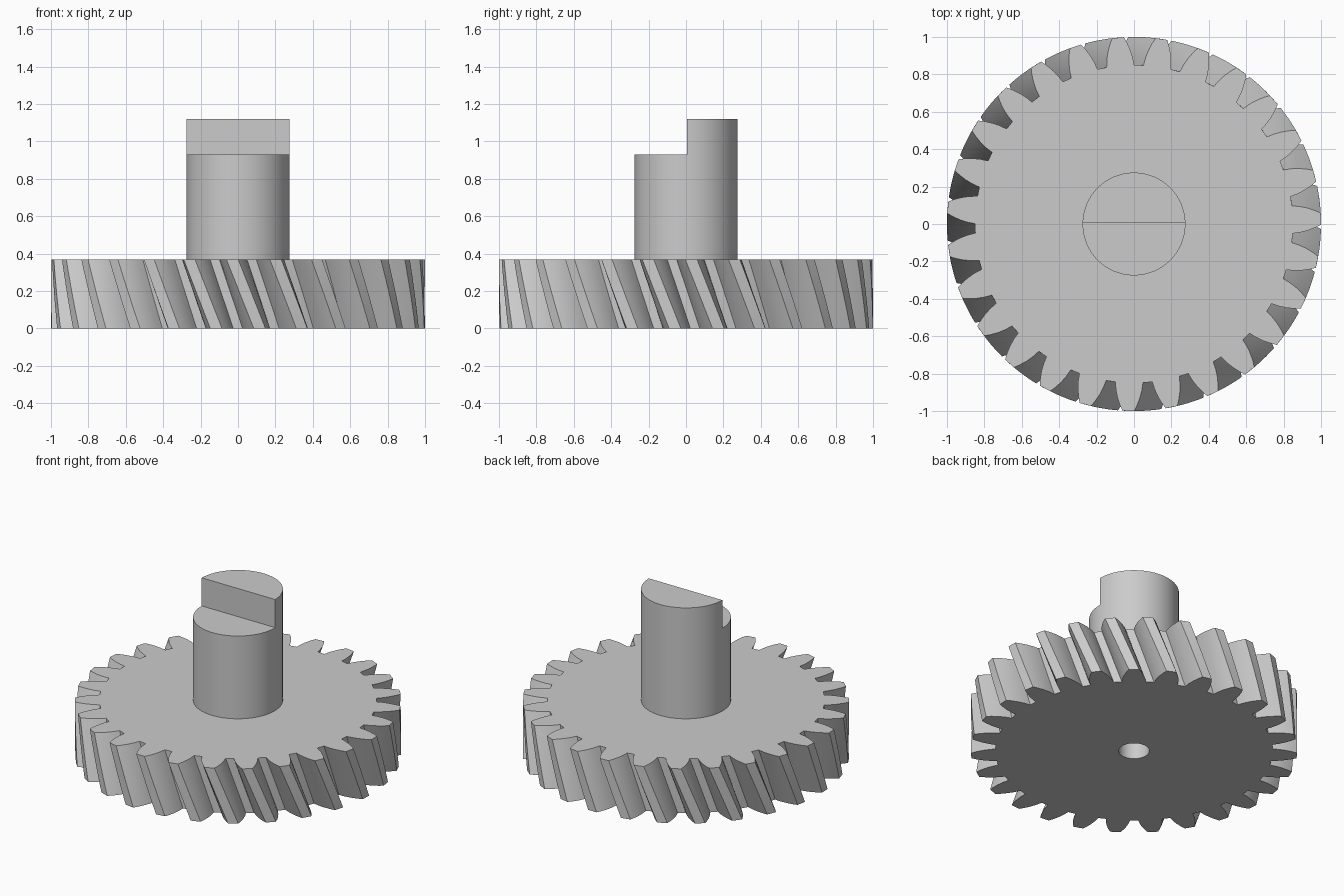
import bpy, bmesh, math
from math import cos, sin, radians

cube = bpy.data.objects.get("Cube")
if cube:
    bpy.data.objects.remove(cube, do_unlink=True)

TEETH = 27
GEAR_H = 0.37
TWIST = radians(8.4)
PHASE = radians(-5.1)      # direction of one tooth gap on the top face
LAYERS = 8
SHAFT_R = 0.275

metal = bpy.data.materials.new("plain_grey")
metal.use_nodes = True
GREY = (0.6, 0.6, 0.6, 1)
metal.diffuse_color = GREY
metal.node_tree.nodes["Principled BSDF"].inputs["Base Color"].default_value = GREY


def make_object(name, bm):
    bmesh.ops.recalc_face_normals(bm, faces=bm.faces)
    mesh = bpy.data.meshes.new(name)
    bm.to_mesh(mesh)
    bm.free()
    mesh.materials.append(metal)
    obj = bpy.data.objects.new(name, mesh)
    bpy.context.collection.objects.link(obj)
    return obj


def cylinder(name, radius, z0, z1, sides):
    bm = bmesh.new()
    bmesh.ops.create_cone(bm, cap_ends=True, segments=sides, radius1=radius,
                          radius2=radius, depth=z1 - z0)
    bmesh.ops.translate(bm, verts=bm.verts, vec=(0, 0, (z0 + z1) / 2))
    return make_object(name, bm)


def activate(obj):
    bpy.ops.object.select_all(action='DESELECT')
    obj.select_set(True)
    bpy.context.view_layer.objects.active = obj


def cut(obj, cutter):
    cutter.hide_render = True
    mod = obj.modifiers.new("cut", 'BOOLEAN')
    mod.operation = 'DIFFERENCE'
    mod.solver = 'EXACT'
    mod.object = cutter
    activate(obj)
    bpy.ops.object.modifier_apply(modifier=mod.name)


# Outline of the gear: each gap is (radius, half width) from root to tip
flank = [(0.85, 0.025), (0.89, 0.034), (0.93, 0.048), (0.97, 0.067), (1.0, 0.085)]
outline = []
for t in range(TEETH):
    mid = PHASE + t * math.tau / TEETH
    outline += [(r, mid - w / r) for r, w in reversed(flank)]
    outline += [(r, mid + w / r) for r, w in flank]

# Helical gear: the outline stacked in turned layers
bm = bmesh.new()
rings = []
for k in range(LAYERS + 1):
    f = k / LAYERS
    turn = TWIST * (1 - f)
    rings.append([bm.verts.new((r * cos(a + turn), r * sin(a + turn), GEAR_H * f))
                  for r, a in outline])
for low, high in zip(rings, rings[1:]):
    for i in range(len(low)):
        j = (i + 1) % len(low)
        bm.faces.new((low[i], low[j], high[j], high[i]))
bm.faces.new(rings[0][::-1])
bm.faces.new(rings[-1])
gear = make_object("helical_gear", bm)

# Shaft with its front half stepped down
shaft = cylinder("stepped_shaft", SHAFT_R, GEAR_H, 1.12, 96)
bm = bmesh.new()
bmesh.ops.create_cube(bm, size=1)
bmesh.ops.translate(bm, verts=bm.verts, vec=(0, -0.495, 1.43))
step_cutter = make_object("step_cutter", bm)
cut(shaft, step_cutter)

# Blind bore from below
bore_cutter = cylinder("bore_cutter", 0.094, -0.1, 0.56, 48)
for part in (gear, shaft):
    cut(part, bore_cutter)
for helper in (step_cutter, bore_cutter):
    bpy.data.objects.remove(helper, do_unlink=True)

for part in (gear, shaft):
    activate(part)
    bpy.ops.object.shade_smooth_by_angle(angle=radians(25))
